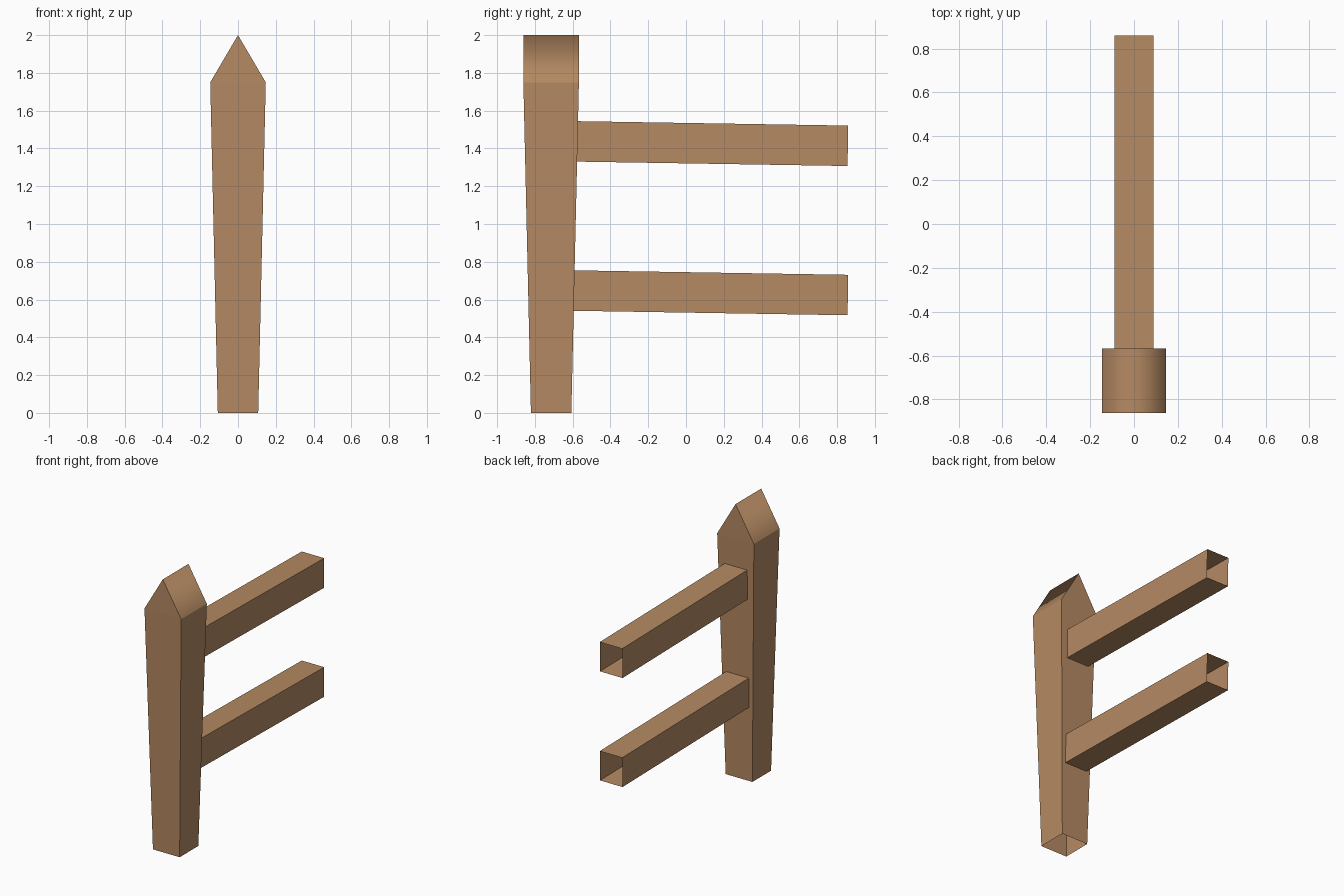
import bpy, bmesh
from mathutils import Vector

if "Cube" in bpy.data.objects:
    bpy.data.objects.remove(bpy.data.objects["Cube"])

wood = bpy.data.materials.new("brown wood")
wood.diffuse_color = (0.462, 0.254, 0.124, 1)
wood.use_nodes = True
wood.node_tree.nodes["Principled BSDF"].inputs["Base Color"].default_value = wood.diffuse_color


def make(name, bm):
    bmesh.ops.recalc_face_normals(bm, faces=bm.faces)
    me = bpy.data.meshes.new(name)
    bm.to_mesh(me)
    bm.free()
    me.materials.append(wood)
    ob = bpy.data.objects.new(name, me)
    bpy.context.collection.objects.link(ob)
    return ob


# Tapered post with a ridged top, open underneath
CY = -0.714
bm = bmesh.new()


def ring(half, z):
    return [bm.verts.new((sx * half, CY + sy * half, z))
            for sx, sy in ((-1, -1), (1, -1), (1, 1), (-1, 1))]


low, high = ring(0.107, 0), ring(0.147, 1.75)
for i in range(4):
    j = (i + 1) % 4
    bm.faces.new((low[i], low[j], high[j], high[i]))
front = bm.verts.new((0, CY - 0.147, 2))
back = bm.verts.new((0, CY + 0.147, 2))
slopes = [bm.faces.new((high[1], high[2], back, front)),
          bm.faces.new((high[3], high[0], front, back))]
bm.faces.new((high[0], high[1], front))
bm.faces.new((high[2], high[3], back))
# Slopes blend softly over the ridge, all other edges are crisp
for f in slopes:
    f.smooth = True
ridge = bm.edges.get((front, back))
for e in bm.edges:
    e.smooth = e == ridge
make("post", bm)


# Slightly drooping hollow rails, open at both ends
def rail(name, z_start, z_end):
    bm = bmesh.new()
    a, b = Vector((0, -0.62, z_start)), Vector((0, 0.857, z_end))
    d = (b - a).normalized()
    up = Vector((0, -d.z, d.y))
    ends = [[bm.verts.new(p + Vector((sx * 0.09, 0, 0)) + up * sz * 0.107)
             for sx, sz in ((-1, -1), (1, -1), (1, 1), (-1, 1))] for p in (a, b)]
    for i in range(4):
        j = (i + 1) % 4
        bm.faces.new((ends[0][i], ends[0][j], ends[1][j], ends[1][i]))
    make(name, bm)


rail("upper_rail", 1.438, 1.414)
rail("lower_rail", 0.648, 0.624)
